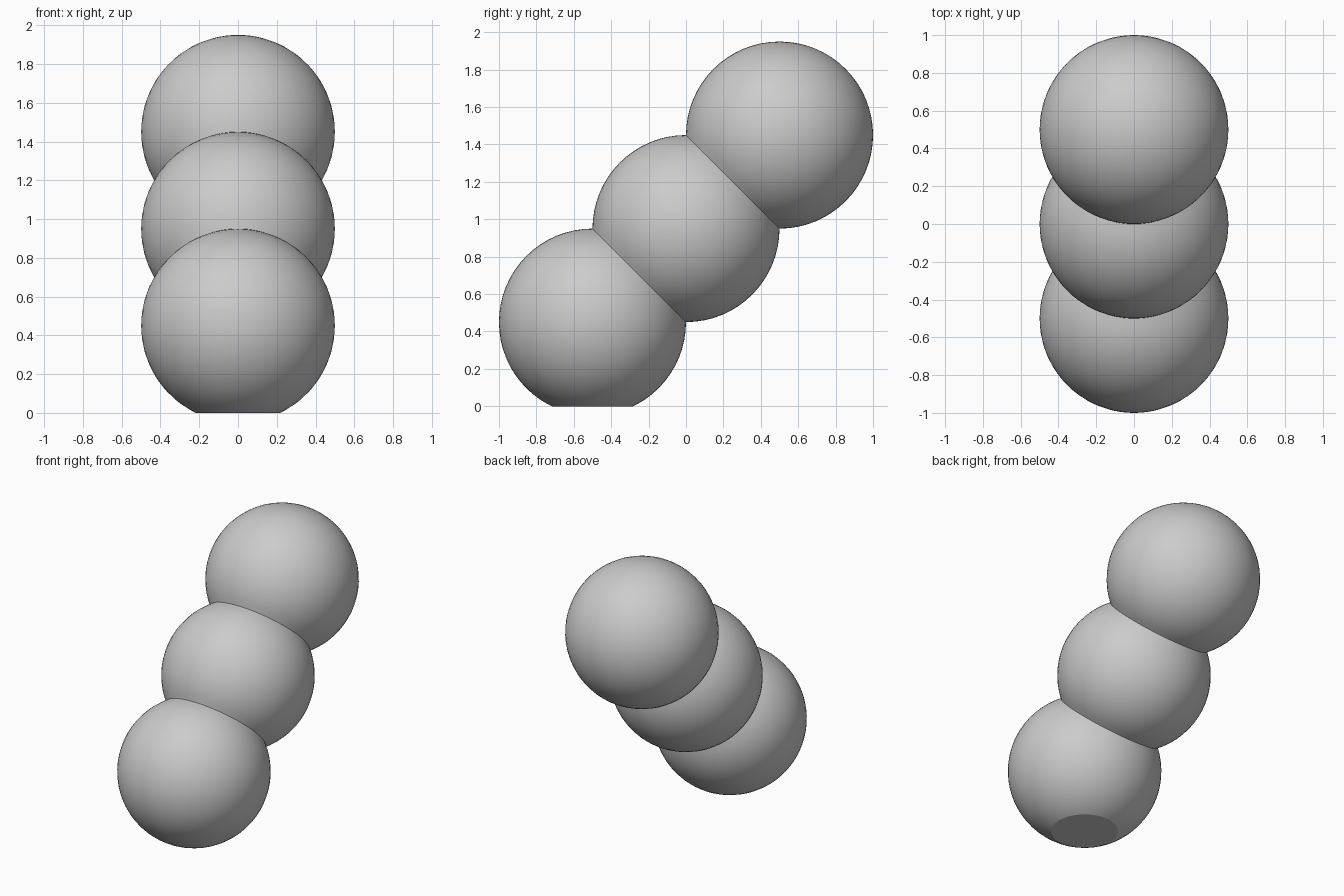
import bpy, bmesh, math
from mathutils import Matrix, Vector

if "Cube" in bpy.data.objects:
    bpy.data.objects.remove(bpy.data.objects["Cube"])

RADIUS = 0.5
AXIS = Vector((0, 1, 1)).normalized()
CENTRES = [Vector((0, -0.5, 0.45)), Vector((0, 0, 0.95)), Vector((0, 0.5, 1.45))]


def cut(bm, geom, point, normal):
    """Trim away everything on the normal side of a plane."""
    return bmesh.ops.bisect_plane(bm, geom=geom, dist=1e-5, plane_co=point,
                                  plane_no=normal, clear_outer=True)


def add_ball(target, index):
    """Sphere with its poles along the chain, trimmed where it meets its neighbours."""
    bm = bmesh.new()
    centre = CENTRES[index]
    turn = Matrix.Rotation(math.radians(-45), 4, 'X')
    bmesh.ops.create_uvsphere(bm, u_segments=64, v_segments=32, radius=RADIUS,
                              matrix=Matrix.Translation(centre) @ turn)
    for step in (-1, 1):
        if 0 <= index + step < len(CENTRES):
            middle = (centre + CENTRES[index + step]) / 2
            cut(bm, bm.verts[:] + bm.edges[:] + bm.faces[:], middle, AXIS * step)
    mesh = bpy.data.meshes.new("ball_part")
    bm.to_mesh(mesh)
    bm.free()
    target.from_mesh(mesh)
    bpy.data.meshes.remove(mesh)


# Three balls climbing diagonally, welded at the seams
body = bmesh.new()
for i in range(len(CENTRES)):
    add_ball(body, i)
bmesh.ops.remove_doubles(body, verts=body.verts[:], dist=1e-4)

# Flat base under the lowest ball
cut(body, body.verts[:] + body.edges[:] + body.faces[:], Vector((0, 0, 0)), Vector((0, 0, -1)))
rim = [e for e in body.edges if e.is_boundary and all(abs(v.co.z) < 1e-4 for v in e.verts)]
bmesh.ops.contextual_create(body, geom=rim)
bmesh.ops.recalc_face_normals(body, faces=body.faces[:])

mesh = bpy.data.meshes.new("stacked_balls")
body.to_mesh(mesh)
body.free()
balls = bpy.data.objects.new("stacked_balls", mesh)
bpy.context.collection.objects.link(balls)

# Smooth shading with crisp seams and base edge
bpy.context.view_layer.objects.active = balls
balls.select_set(True)
bpy.ops.object.shade_smooth_by_angle(angle=math.radians(18))
